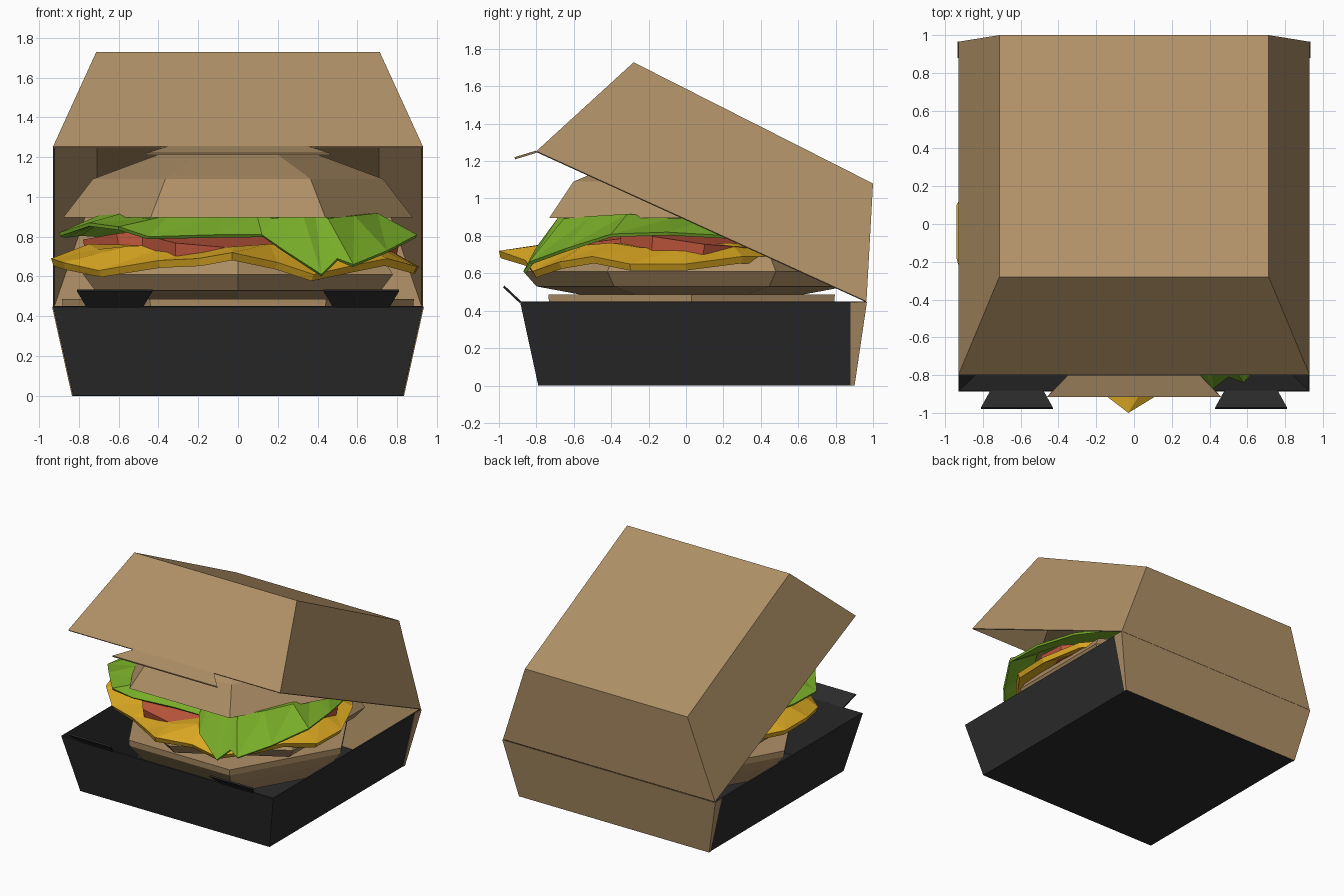
import bpy, bmesh, math
from mathutils import Vector, Euler

if "Cube" in bpy.data.objects:
    bpy.data.objects.remove(bpy.data.objects["Cube"])


def material(name, rgb):
    m = bpy.data.materials.new(name)
    m.diffuse_color = (*rgb, 1)
    m.use_nodes = True
    m.node_tree.nodes["Principled BSDF"].inputs["Base Color"].default_value = m.diffuse_color
    return m


CARD = material("tan card and bread", (0.43, 0.28, 0.135))
BLACK = material("black card", (0.024, 0.024, 0.025))
GREEN = material("lettuce green", (0.19, 0.42, 0.022))
YELLOW = material("cheese yellow", (0.72, 0.40, 0.016))
RED = material("tomato red", (0.56, 0.10, 0.05))


def make(name, verts, faces, mat, thick=0, offset=-1):
    me = bpy.data.meshes.new(name)
    me.from_pydata([tuple(v) for v in verts], [], faces)
    bm = bmesh.new()
    bm.from_mesh(me)
    bmesh.ops.recalc_face_normals(bm, faces=bm.faces)
    bm.to_mesh(me)
    bm.free()
    ob = bpy.data.objects.new(name, me)
    bpy.context.collection.objects.link(ob)
    me.materials.append(mat)
    if thick:
        s = ob.modifiers.new("thickness", 'SOLIDIFY')
        s.thickness = thick
        s.offset = offset
    return ob


def stack(name, profile, mat, sides=6, turn=0.0, loc=(0, 0, 0), rot=(0, 0, 0)):
    """Closed many-sided solid from (radius, z) rings."""
    e = Euler([math.radians(a) for a in rot]).to_matrix()
    verts, faces = [], []
    for r, z in profile:
        for i in range(sides):
            a = math.radians(turn) + math.tau * i / sides
            verts.append(e @ Vector((r * math.cos(a), r * math.sin(a), z)) + Vector(loc))
    for k in range(len(profile) - 1):
        for i in range(sides):
            j = (i + 1) % sides
            faces.append((k * sides + i, k * sides + j, (k + 1) * sides + j, (k + 1) * sides + i))
    faces.append(tuple(range(sides))[::-1])
    faces.append(tuple(range((len(profile) - 1) * sides, len(profile) * sides)))
    return make(name, verts, faces, mat)


def leaf(name, rim, scale, z_in, mat, thick):
    """Draped sheet: ragged rim, raised inner ring, flat middle."""
    n = len(rim)
    verts = list(rim)
    for i, (x, y, z) in enumerate(rim):
        verts.append((x * scale, y * scale, z_in + 0.015 * math.sin(i * 2.1)))
    verts.append((0, 0, z_in))
    faces = []
    for i in range(n):
        j = (i + 1) % n
        faces += [(i, j, n + j), (i, n + j, n + i), (n + i, n + j, 2 * n)]
    ob = make(name, verts, faces, mat)
    # rim order runs anticlockwise, so keep the sheet facing up
    if ob.data.polygons[2].normal.z < 0:
        ob.data.flip_normals()
    s = ob.modifiers.new("thickness", 'SOLIDIFY')
    s.thickness = thick
    s.offset = -1
    return ob


# --- tray: black floor, front and sides -------------------------------------
def ring(x, y0, y1, z):
    return [(-x, y0, z), (x, y0, z), (x, y1, z), (-x, y1, z)]


make("tray", ring(0.83, -0.79, 0.897, 0) + ring(0.93, -0.887, 0.962, 0.447),
     [(3, 2, 1, 0), (0, 1, 5, 4), (1, 2, 6, 5), (3, 0, 4, 7)], BLACK, 0.01)

# tan back panel with short side flaps glued outside the tray
fx0, fx1 = 0.833, 0.933
make("tray_back_panel",
     [(-fx0, 0.88, 0), (-fx0, 0.90, 0), (fx0, 0.90, 0), (fx0, 0.88, 0),
      (-fx1, 0.88, 0.447), (-fx1, 0.966, 0.447), (fx1, 0.966, 0.447), (fx1, 0.88, 0.447)],
     [(0, 1, 5, 4), (1, 2, 6, 5), (2, 3, 7, 6)], CARD, 0.004, 0)

# two locking tabs on the tray front
for side, s in (("left", -1), ("right", 1)):
    make("tray_tab_" + side,
         [(s * 0.48, -0.885, 0.445), (s * 0.76, -0.885, 0.445),
          (s * 0.81, -0.975, 0.53), (s * 0.43, -0.975, 0.53)],
         [(0, 1, 2, 3)], BLACK, 0.012, 0)

# --- hinged lid ---------------------------------------------------------------
make("lid",
     [(-0.93, -0.80, 1.253), (0.93, -0.80, 1.253), (0.93, 0.965, 0.45), (-0.93, 0.965, 0.45),
      (-0.713, -0.28, 1.728), (0.713, -0.28, 1.728), (0.713, 1.0, 1.08), (-0.713, 1.0, 1.08)],
     [(4, 5, 6, 7), (0, 1, 5, 4), (1, 2, 6, 5), (2, 3, 7, 6), (3, 0, 4, 7)], CARD, 0.01)
make("lid_tab",
     [(-0.35, -0.80, 1.25), (0.35, -0.80, 1.25), (0.46, -0.915, 1.215), (-0.46, -0.915, 1.215)],
     [(0, 1, 2, 3)], CARD, 0.012, 0)

# --- burger -------------------------------------------------------------------
stack("bottom_bun", [(0.66, 0.2), (0.80, 0.34), (0.88, 0.44), (0.885, 0.487)], CARD, loc=(0, 0.03, 0))
stack("patty", [(0.6, 0.487), (0.83, 0.53), (0.90, 0.61), (0.84, 0.69)], CARD, turn=30, loc=(0, 0.03, 0))
stack("top_bun", [(0.88, 0.895), (0.73, 1.09), (0.38, 1.22)], CARD, loc=(0, 0.03, 0))

# cheese slice with a corner poking out at the front
leaf("cheese",
     [(-.03, -1, .72), (.2, -.86, .67), (.38, -.82, .61), (.6, -.68, .66), (.75, -.5, .69),
      (.9, -.3, .65), (.91, 0, .65), (.8, .3, .69), (.55, .6, .69), (0, .8, .70),
      (-.55, .6, .69), (-.8, .35, .69), (-.94, .1, .69), (-.94, -.18, .69),
      (-.88, -.4, .67), (-.7, -.58, .63), (-.4, -.75, .68), (-.2, -.87, .69)],
     0.8, 0.75, YELLOW, 0.04)

# tomato slices, each tilted a little
for i, (x, y, z, rx, ry) in enumerate([(-.13, -.42, .76, 8, 4), (.45, .0, .76, -8, 5), (-.42, .2, .77, -4, -5)]):
    stack("tomato_slice_%d" % (i + 1), [(0.36, -0.04), (0.37, 0.04)], RED, sides=8,
          turn=15, loc=(x, y, z), rot=(rx, ry, 0))

# ragged lettuce leaf
leaf("lettuce",
     [(-.1, -.66, .81), (.12, -.66, .81), (.22, -.8, .74), (.42, -.87, .61), (.5, -.81, .69),
      (.58, -.84, .66), (.75, -.65, .73), (.9, -.4, .81), (.88, -.1, .82), (.8, .25, .80),
      (.5, .65, .8), (0, .75, .8), (-.5, .65, .8), (-.8, .3, .82), (-.88, -.1, .81),
      (-.9, -.35, .82), (-.75, -.55, .87), (-.6, -.72, .85), (-.45, -.68, .80)],
     0.78, 0.905, GREEN, 0.018)
